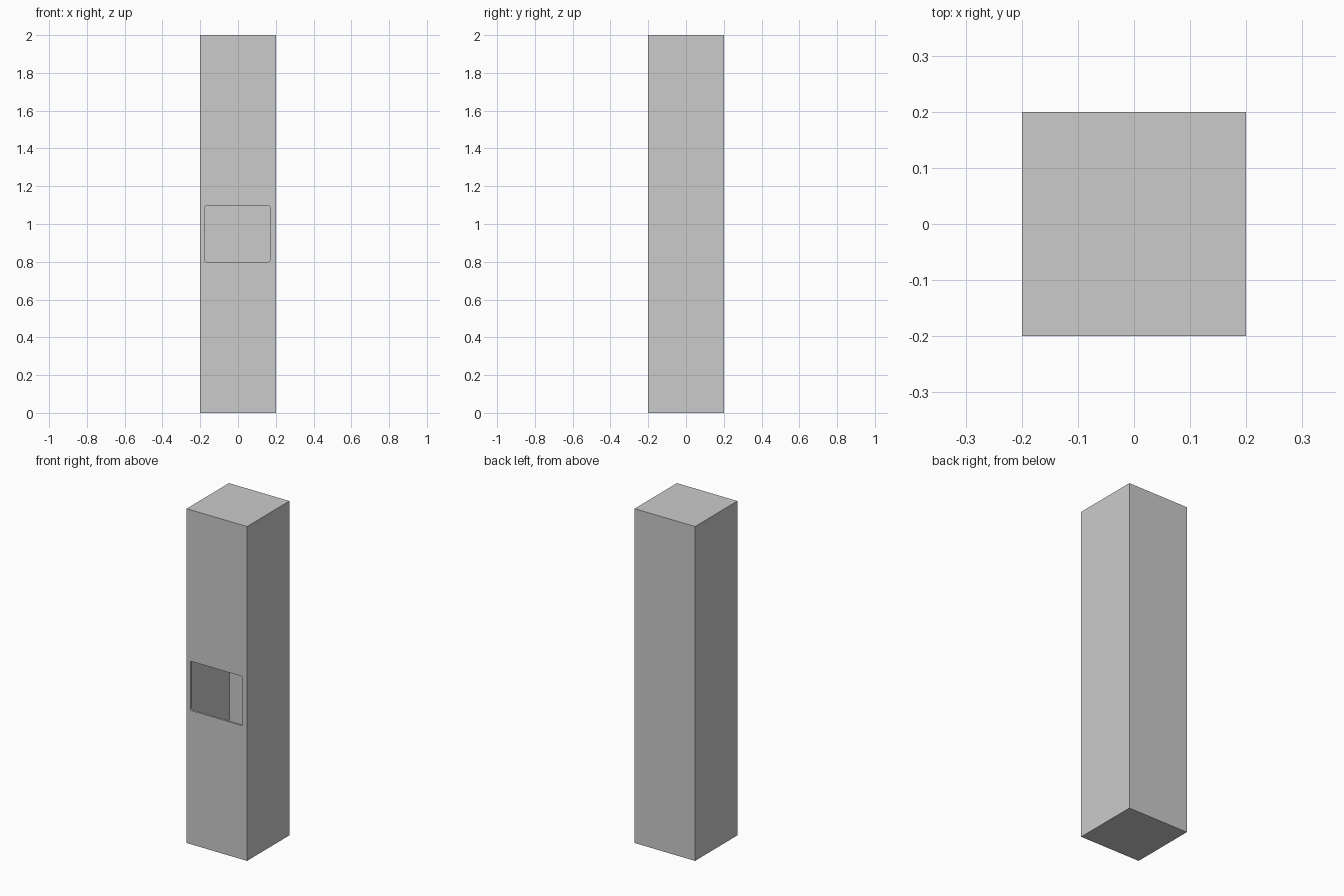
import bpy
import bmesh

if "Cube" in bpy.data.objects:
    bpy.data.objects.remove(bpy.data.objects["Cube"])

WALL = 0.012


def box(name, lo, hi):
    """Axis-aligned box between two corners."""
    bm = bmesh.new()
    bmesh.ops.create_cube(bm, size=1)
    for v in bm.verts:
        v.co = [(a + b) / 2 + c * (b - a) for a, b, c in zip(lo, hi, v.co)]
    mesh = bpy.data.meshes.new(name)
    bm.to_mesh(mesh)
    bm.free()
    obj = bpy.data.objects.new(name, mesh)
    bpy.context.collection.objects.link(obj)
    return obj


# Hollow square pillar with thin walls
pillar = box("hollow_pillar", (-0.2, -0.2, 0), (0.2, 0.2, 2))
shell = pillar.modifiers.new("wall_thickness", 'SOLIDIFY')
shell.thickness = WALL
shell.offset = -1
shell.use_even_offset = True

# Cutter for the front opening, with slightly rounded corners
cutter = box("opening_cutter", (-0.175, -0.3, 0.80), (0.17, -0.1, 1.095))
bm = bmesh.new()
bm.from_mesh(cutter.data)
corners = [e for e in bm.edges
           if abs(e.verts[0].co.y - e.verts[1].co.y) > 0.1]
bmesh.ops.bevel(bm, geom=corners, offset=0.008, segments=3,
                profile=0.5, affect='EDGES')
bm.to_mesh(cutter.data)
bm.free()
cutter.hide_render = True
cutter.display_type = 'WIRE'

# Front opening through the front wall only
cut = pillar.modifiers.new("front_opening", 'BOOLEAN')
cut.operation = 'DIFFERENCE'
cut.solver = 'EXACT'
cut.object = cutter

# Bake the modifiers and drop the helper
bpy.context.view_layer.objects.active = pillar
pillar.select_set(True)
for name in [m.name for m in pillar.modifiers]:
    bpy.ops.object.modifier_apply(modifier=name)
bpy.data.objects.remove(cutter)
